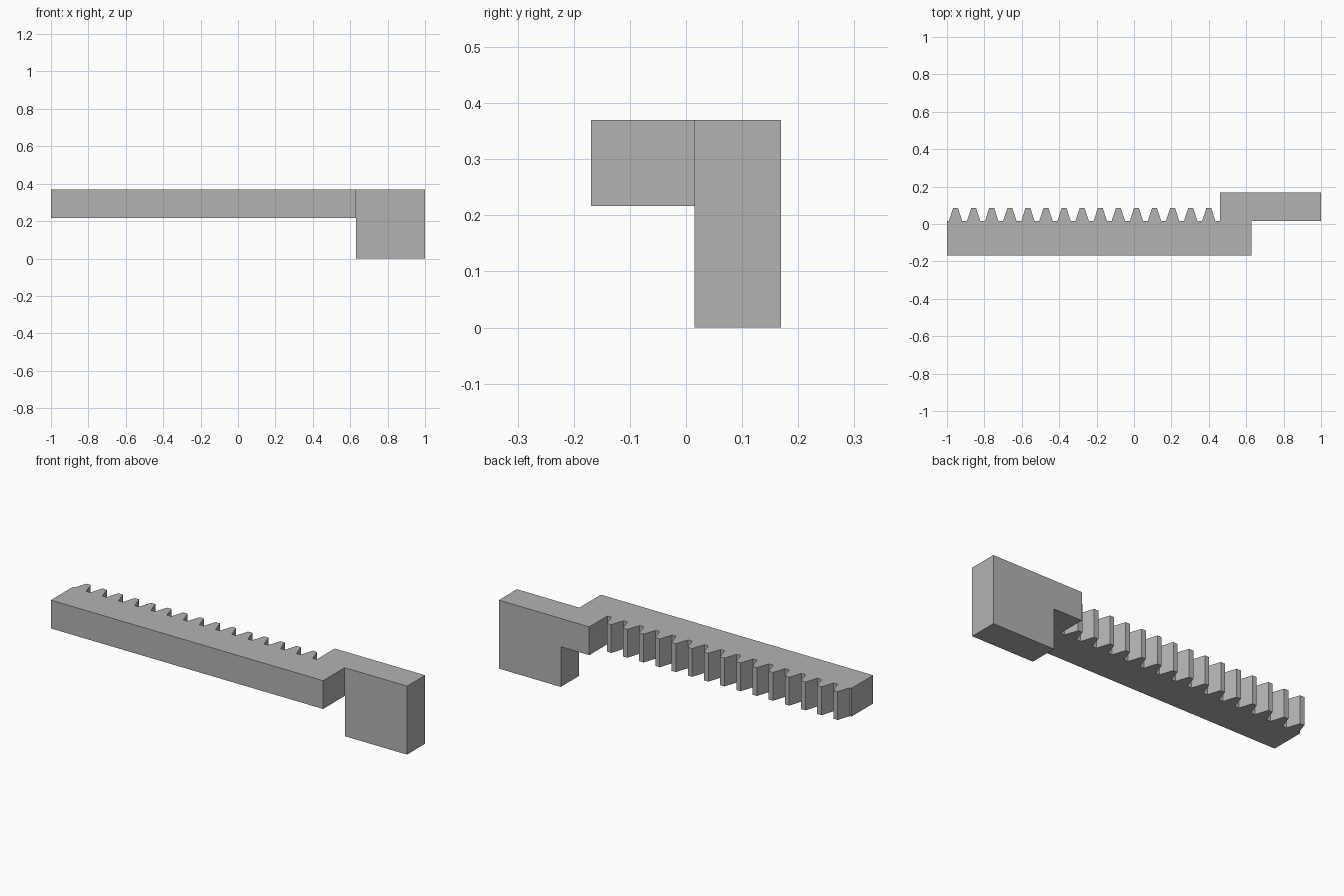
import bpy
import bmesh
from mathutils import Vector

cube = bpy.data.objects.get("Cube")
if cube:
    bpy.data.objects.remove(cube, do_unlink=True)

# Single grey finish
grey = bpy.data.materials.new("plain grey")
grey.use_nodes = True
colour = (0.45, 0.45, 0.45, 1)
grey.diffuse_color = colour
grey.node_tree.nodes["Principled BSDF"].inputs["Base Color"].default_value = colour


def prism(name, outline, depth):
    """Extrude a flat outline of 3D points along a depth vector."""
    bm = bmesh.new()
    face = bm.faces.new([bm.verts.new(p) for p in outline])
    result = bmesh.ops.extrude_face_region(bm, geom=[face], use_keep_orig=True)
    verts = [v for v in result["geom"] if isinstance(v, bmesh.types.BMVert)]
    bmesh.ops.translate(bm, vec=Vector(depth), verts=verts)
    bmesh.ops.recalc_face_normals(bm, faces=bm.faces)
    mesh = bpy.data.meshes.new(name)
    bm.to_mesh(mesh)
    bm.free()
    mesh.materials.append(grey)
    obj = bpy.data.objects.new(name, mesh)
    bpy.context.collection.objects.link(obj)
    return obj


TOP, UNDER = 0.37, 0.217
FRONT, SEAM, BACK = -0.169, 0.015, 0.169
BAR_END, ARM_START = 0.627, 0.46

# Rack bar with a row of trapezoid teeth along its back edge
TEETH, FIRST, PITCH = 15, -0.954, 0.0967
ROOT, TIP, TIP_Y = 0.036, 0.013, 0.086
outline = [(-1, SEAM), (-1, FRONT), (BAR_END, FRONT), (BAR_END, SEAM)]
for i in reversed(range(TEETH)):
    x = FIRST + i * PITCH
    outline += [(x + ROOT, SEAM), (x + TIP, TIP_Y), (x - TIP, TIP_Y), (x - ROOT, SEAM)]
prism("toothed_rack", [(x, y, UNDER) for x, y in outline], (0, 0, TOP - UNDER))

# Offset arm that drops into the end block
profile = [(ARM_START, TOP), (ARM_START, UNDER), (0.63, UNDER), (0.63, 0), (1, 0), (1, TOP)]
prism("end_block", [(x, SEAM, z) for x, z in profile], (0, BACK - SEAM, 0))
